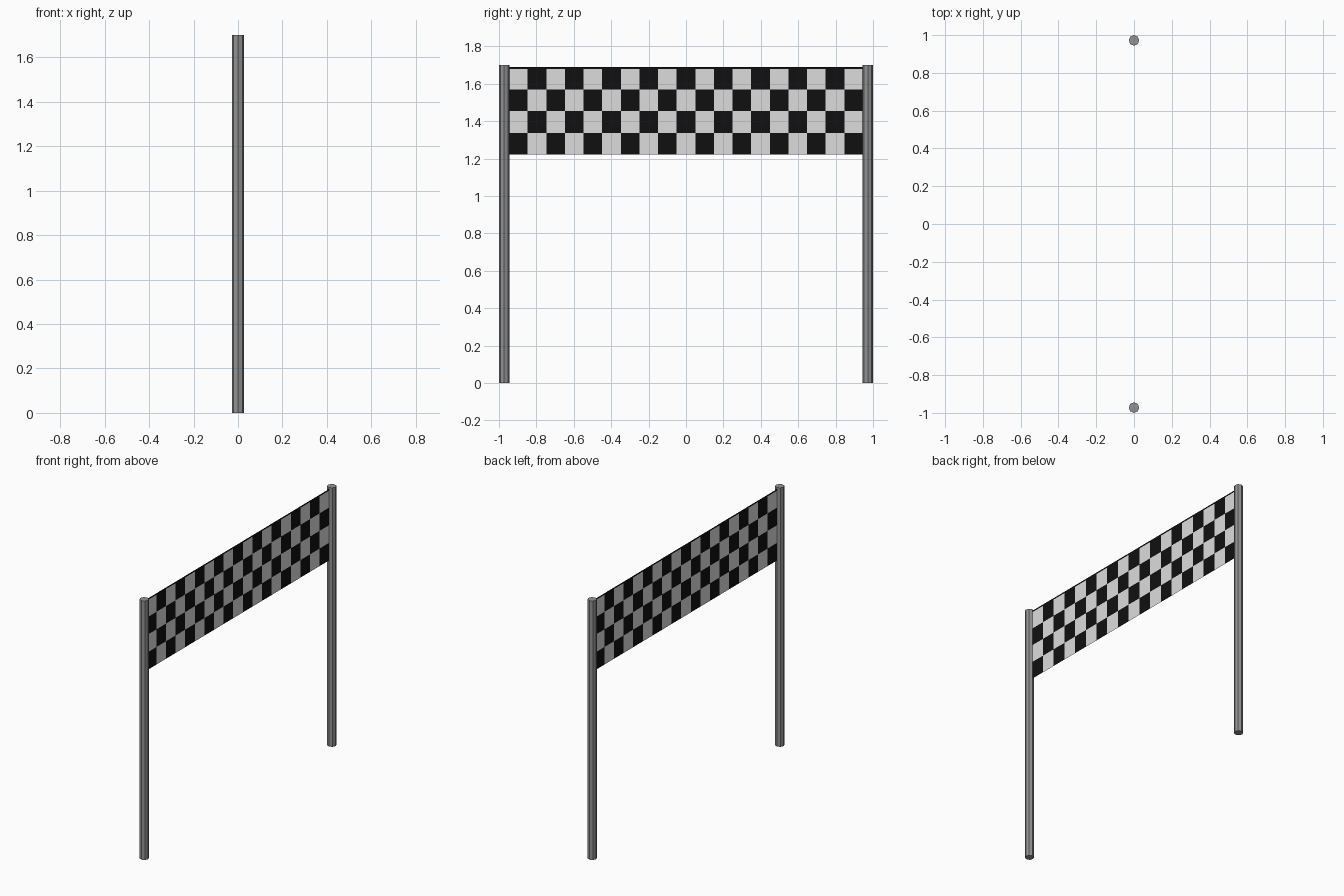
import bpy, bmesh

if "Cube" in bpy.data.objects:
    bpy.data.objects.remove(bpy.data.objects["Cube"])


def material(name, color):
    m = bpy.data.materials.new(name)
    m.diffuse_color = (*color, 1)
    m.use_nodes = True
    m.node_tree.nodes["Principled BSDF"].inputs["Base Color"].default_value = m.diffuse_color
    return m


grey = material("post grey", (0.29, 0.29, 0.295))
black = material("check black", (0.005, 0.005, 0.005))
white = material("check white", (0.72, 0.72, 0.72))

# Two octagonal posts
for name, side in (("left_post", -1), ("right_post", 1)):
    bpy.ops.mesh.primitive_cylinder_add(vertices=8, radius=0.028, depth=1.70,
                                        location=(0, side * 0.972, 0.85))
    post = bpy.context.object
    post.name = name
    post.data.materials.append(grey)

# Checkered banner: a flat cloth, 19 columns by 4 rows plus a thin top hem
COLS, HALF = 19, 0.946
levels = [1.69, 1.68, 1.568, 1.453, 1.337, 1.222]
bm = bmesh.new()
grid = [[bm.verts.new((0, -HALF + 2 * HALF * c / COLS, z)) for c in range(COLS + 1)]
        for z in levels]
for r in range(len(levels) - 1):
    for c in range(COLS):
        f = bm.faces.new((grid[r + 1][c], grid[r + 1][c + 1], grid[r][c + 1], grid[r][c]))
        f.material_index = 1 if r > 0 and (r + c) % 2 == 1 else 0
mesh = bpy.data.meshes.new("banner")
bm.to_mesh(mesh)
bm.free()
mesh.materials.append(black)
mesh.materials.append(white)
banner = bpy.data.objects.new("banner", mesh)
bpy.context.collection.objects.link(banner)
